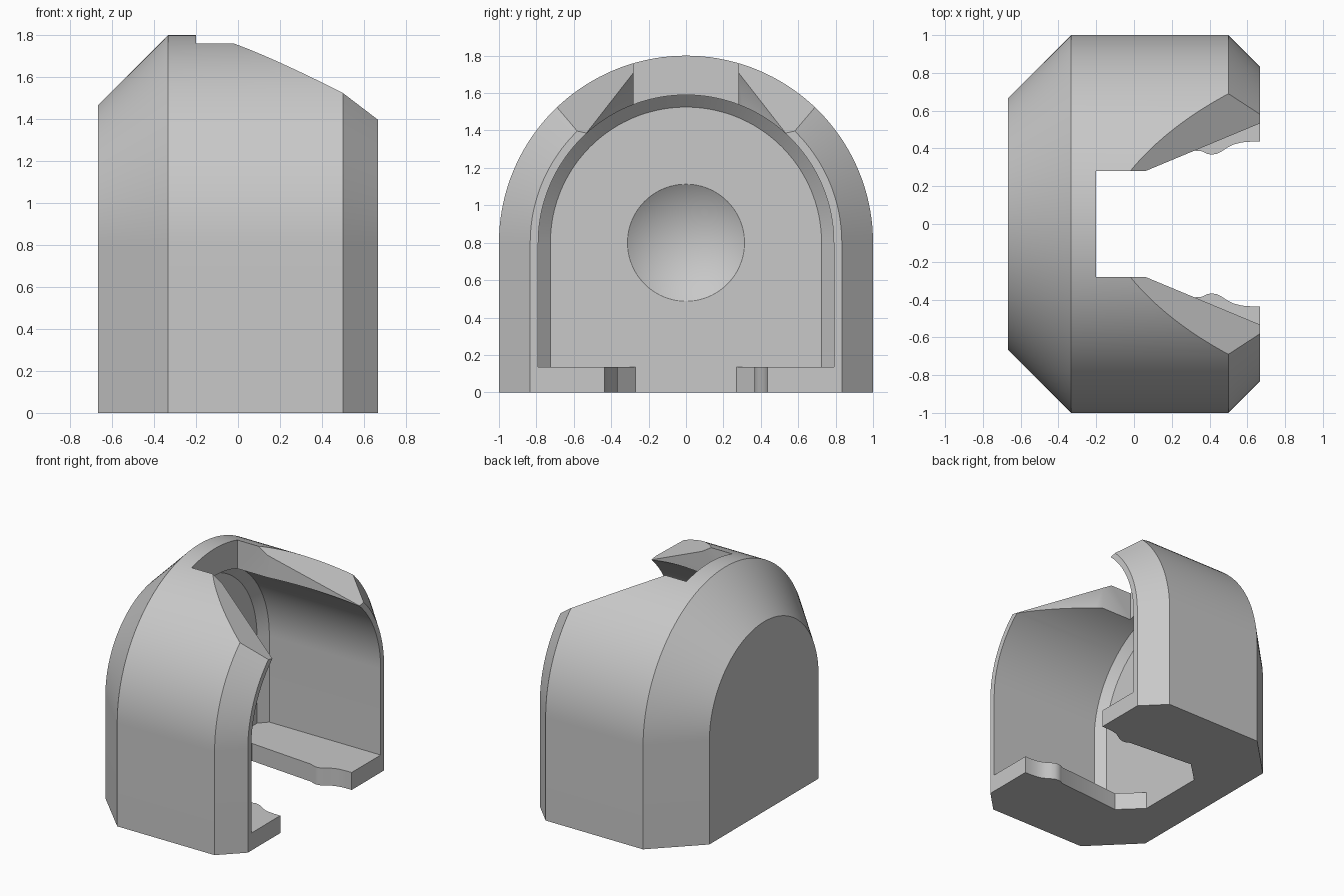
import bpy, bmesh, math
from mathutils import Vector, Matrix

cube = bpy.data.objects.get("Cube")
if cube:
    bpy.data.objects.remove(cube, do_unlink=True)

ARCH_Z = 0.8          # height of the arch centre
STEPS = 72            # segments around the arch
BACK_WALL = -0.345    # inner face of the back wall
FLOOR = 0.135         # top of the floor

grey = bpy.data.materials.new("light grey")
grey.use_nodes = True
grey.diffuse_color = (0.58, 0.58, 0.58, 1)
grey.node_tree.nodes["Principled BSDF"].inputs["Base Color"].default_value = grey.diffuse_color


def finish(name, bm):
    bmesh.ops.recalc_face_normals(bm, faces=bm.faces)
    mesh = bpy.data.meshes.new(name)
    bm.to_mesh(mesh)
    bm.free()
    obj = bpy.data.objects.new(name, mesh)
    bpy.context.collection.objects.link(obj)
    mesh.materials.append(grey)
    return obj


def loft(name, rings):
    """Closed solid through matching rings of points."""
    bm = bmesh.new()
    loops = [[bm.verts.new(p) for p in ring] for ring in rings]
    count = len(loops[0])
    for a, b in zip(loops, loops[1:]):
        for i in range(count):
            j = (i + 1) % count
            bm.faces.new((a[i], a[j], b[j], b[i]))
    bm.faces.new(loops[0])
    bm.faces.new(loops[-1])
    return finish(name, bm)


def arch(x, radius, base):
    """Round-topped doorway outline in the plane at x."""
    ring = [(x, radius, base)]
    for i in range(STEPS + 1):
        a = math.pi * i / STEPS
        ring.append((x, radius * math.cos(a), ARCH_Z + radius * math.sin(a)))
    return ring + [(x, -radius, base)]


def symmetric_prism(name, half, z0, z1):
    """Upright prism from one half of an outline, mirrored across y."""
    outline = half + [(x, -y) for x, y in reversed(half)]
    return loft(name, [[(x, y, z) for x, y in outline] for z in (z0, z1)])


# Outer shell with bevelled back and front rims
shell = loft("arched_shell", [arch(x, r, 0) for x, r in
             ((-0.667, 0.667), (-0.333, 1), (0.5, 1), (0.667, 0.833))])

# Main cavity, tapering next to the back wall
cavity = loft("cavity_cutter", [arch(x, r, FLOOR) for x, r in
              ((BACK_WALL, 0.725), (-0.285, 0.79), (0.9, 0.79))])

# Shallow round dish in the back wall
dish_radius, dish_depth = 0.54, 0.1
bm = bmesh.new()
centre = Vector((BACK_WALL - dish_depth + dish_radius, 0, ARCH_Z))
bmesh.ops.create_uvsphere(bm, u_segments=96, v_segments=64, radius=dish_radius,
                          matrix=Matrix.Translation(centre) @ Matrix.Rotation(math.pi / 2, 4, 'Y'))
dish = finish("dish_cutter", bm)

# Slot through the floor with a rounded catch near its mouth
floor_slot = symmetric_prism("floor_slot_cutter", [
    (BACK_WALL, 0.27), (-0.18, 0.43), (0.36, 0.385), (0.385, 0.372), (0.41, 0.367),
    (0.44, 0.372), (0.47, 0.388), (0.5, 0.408), (0.53, 0.422), (0.57, 0.432),
    (0.62, 0.436), (0.8, 0.436)], -0.2, 0.3)

# Flared slot through the roof
roof_slot = symmetric_prism("roof_slot_cutter", [
    (-0.2, 0.28), (0.06, 0.28), (0.8, 0.588)], 1.2, 2.2)


# Sloping planes that trim the roof on both sides of the slot
def trim(side):
    origin = Vector((0.06, 0.28, 1.71))
    along = Vector((0.6, 0.25, -0.32)).normalized()
    normal = along.cross(Vector((0.44, 0.41, -0.186))).normalized()
    across = normal.cross(along)
    rings = []
    for height in (0, 0.6):
        ring = []
        for a, b in ((-0.35, -0.05), (1.2, -0.05), (1.2, 0.7), (-0.35, 0.7)):
            p = origin + along * a + across * b + normal * height
            ring.append((p.x, p.y * side, p.z))
        rings.append(ring)
    return loft("roof_trim_cutter", rings)


cutters = [cavity, dish, floor_slot, roof_slot, trim(1), trim(-1)]

# Carve the shell
bpy.ops.object.select_all(action='DESELECT')
bpy.context.view_layer.objects.active = shell
shell.select_set(True)
for cutter in cutters:
    cutter.hide_render = True
    mod = shell.modifiers.new("carve", 'BOOLEAN')
    mod.operation = 'DIFFERENCE'
    mod.solver = 'EXACT'
    mod.object = cutter
    bpy.ops.object.modifier_apply(modifier=mod.name)
for cutter in cutters:
    bpy.data.objects.remove(cutter, do_unlink=True)

bpy.ops.object.shade_smooth_by_angle(angle=math.radians(25))
